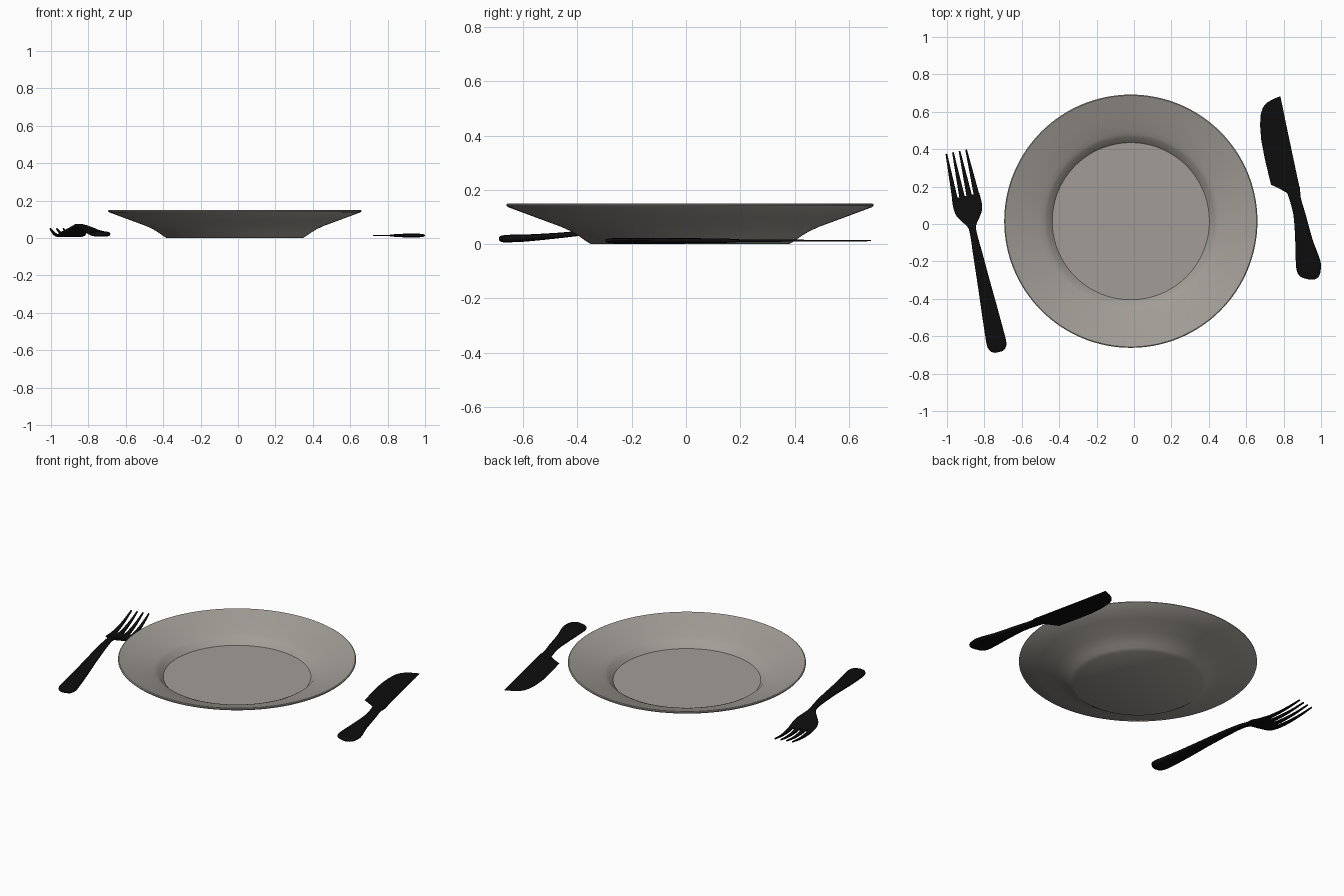
import bpy, bmesh, math
from mathutils import Vector

if "Cube" in bpy.data.objects:
    bpy.data.objects.remove(bpy.data.objects["Cube"])


def material(name, rgb):
    m = bpy.data.materials.new(name)
    m.diffuse_color = (*rgb, 1)
    m.use_nodes = True
    m.node_tree.nodes["Principled BSDF"].inputs["Base Color"].default_value = m.diffuse_color
    return m


CERAMIC = material("warm grey ceramic", (0.36, 0.335, 0.305))
BLACK = material("black metal", (0.004, 0.004, 0.004))


def skin(name, rings, mat, angle=32):
    """Join closed rings of points into a capped solid."""
    bm = bmesh.new()
    vs = [[bm.verts.new(p) for p in ring] for ring in rings]
    n = len(vs[0])
    for a, b in zip(vs, vs[1:]):
        for i in range(n):
            j = (i + 1) % n
            bm.faces.new((a[i], a[j], b[j], b[i]))
    bm.faces.new(vs[0][::-1])
    bm.faces.new(vs[-1])
    bmesh.ops.recalc_face_normals(bm, faces=bm.faces)
    me = bpy.data.meshes.new(name)
    bm.to_mesh(me)
    bm.free()
    me.materials.append(mat)
    me.shade_smooth()
    me.set_sharp_from_angle(angle=math.radians(angle))
    ob = bpy.data.objects.new(name, me)
    bpy.context.collection.objects.link(ob)
    return ob


def resample(rows, steps=4):
    """Smooth rows of numbers with a cardinal spline."""
    out = []
    for k in range(len(rows) - 1):
        p = [Vector(rows[min(max(k + d, 0), len(rows) - 1)]) for d in (-1, 0, 1, 2)]
        h = p[2][0] - p[1][0]
        m1 = (p[2] - p[0]) * (h / (p[2][0] - p[0][0]))
        m2 = (p[3] - p[1]) * (h / (p[3][0] - p[1][0]))
        for s in range(steps):
            t = s / steps
            out.append(p[1] * (2*t**3 - 3*t**2 + 1) + m1 * (t**3 - 2*t**2 + t)
                       + p[2] * (3*t**2 - 2*t**3) + m2 * (t**3 - t**2))
    out.append(Vector(rows[-1]))
    return out


def section(centre, side, half_w, half_t, n=16, e=0.65):
    """Rounded flat cross-section."""
    ring = []
    for i in range(n):
        a = 2 * math.pi * i / n
        c, s = math.cos(a), math.sin(a)
        ring.append(centre + side * (half_w * math.copysign(abs(c) ** e, c))
                    + Vector((0, 0, half_t * math.copysign(abs(s) ** e, s))))
    return ring


# Plate: revolved profile, underside centre out to the rim and back inside
profile = [(0.365, 0.0), (0.385, 0.012), (0.41, 0.030), (0.44, 0.048), (0.475, 0.064),
           (0.57, 0.099), (0.672, 0.137), (0.677, 0.142), (0.677, 0.147), (0.672, 0.15),
           (0.57, 0.116), (0.49, 0.088), (0.465, 0.077), (0.45, 0.069), (0.42, 0.036)]
N = 128
skin("plate", [[Vector((-0.017 + r * math.cos(2 * math.pi * i / N),
                        0.015 + r * math.sin(2 * math.pi * i / N), z)) for i in range(N)]
               for r, z in profile], CERAMIC)

# Fork: local axis u runs from handle end to tine tips
F0 = Vector((-0.725, -0.685, 0))
FD = Vector((-0.206, 0.979, 0)).normalized()
FS = Vector((FD.y, -FD.x, 0))


def fork_point(u, v, z):
    return F0 + FD * u + FS * v + Vector((0, 0, z))


# rows: u, half width, height, half thickness
handle = [(0, .020, .020, .009), (.012, .040, .020, .013), (.04, .052, .021, .014),
          (.10, .051, .023, .013), (.24, .043, .034, .010), (.38, .034, .049, .009),
          (.54, .025, .063, .009), (.64, .019, .066, .009), (.685, .022, .059, .009),
          (.72, .045, .044, .009), (.76, .070, .028, .009), (.80, .077, .017, .009),
          (.853, .075, .012, .007)]
skin("fork_handle_and_head",
     [section(fork_point(u, 0, z), FS, w, t) for u, w, z, t in resample(handle)], BLACK, 50)

# Four tapering tines, curving up to the tips
heights = resample([(.835, .013), (.90, .013), (1.0, .026), (1.095, .048)], 5)
for k in range(4):
    lane = (k - 1.5) / 1.5
    rings = []
    for u, z in heights:
        f = (u - .835) / .26
        rings.append(section(fork_point(u, lane * (.059 - .005 * f), z), FS,
                             .0155 - .011 * f, .007 - .003 * f, 10))
    skin(f"fork_tine_{k + 1}", rings, BLACK, 50)

# Knife handle rows: y, left x, right x, half thickness
X = Vector((1, 0, 0))
grip = [(-.297, .935, .965, .005), (-.285, .895, .985, .008), (-.255, .872, .997, .010),
        (-.20, .865, .997, .010), (-.09, .862, .957, .010), (.05, .852, .918, .009),
        (.14, .828, .892, .008), (.20, .805, .886, .005)]
skin("knife_handle",
     [section(Vector(((a + b) / 2, y, .013)), X, (b - a) / 2, t) for y, a, b, t in resample(grip)],
     BLACK, 50)

# Knife blade rows: y, cutting edge x, spine x
blade = [(.165, .820, .890), (.19, .775, .886), (.21, .733, .882), (.27, .718, .869),
         (.35, .699, .852), (.45, .680, .831), (.53, .674, .814), (.59, .678, .802),
         (.625, .690, .795), (.65, .712, .789), (.668, .744, .786), (.682, .778, .783)]
rings = []
for y, a, b in blade:
    t = .005 - .003 * (y - .165) / .52
    rings.append([Vector((a, y, .0125)), Vector((b, y, .013 - t)), Vector((b, y, .013 + t)),
                  Vector((a, y, .0135))])
skin("knife_blade", rings, BLACK)
